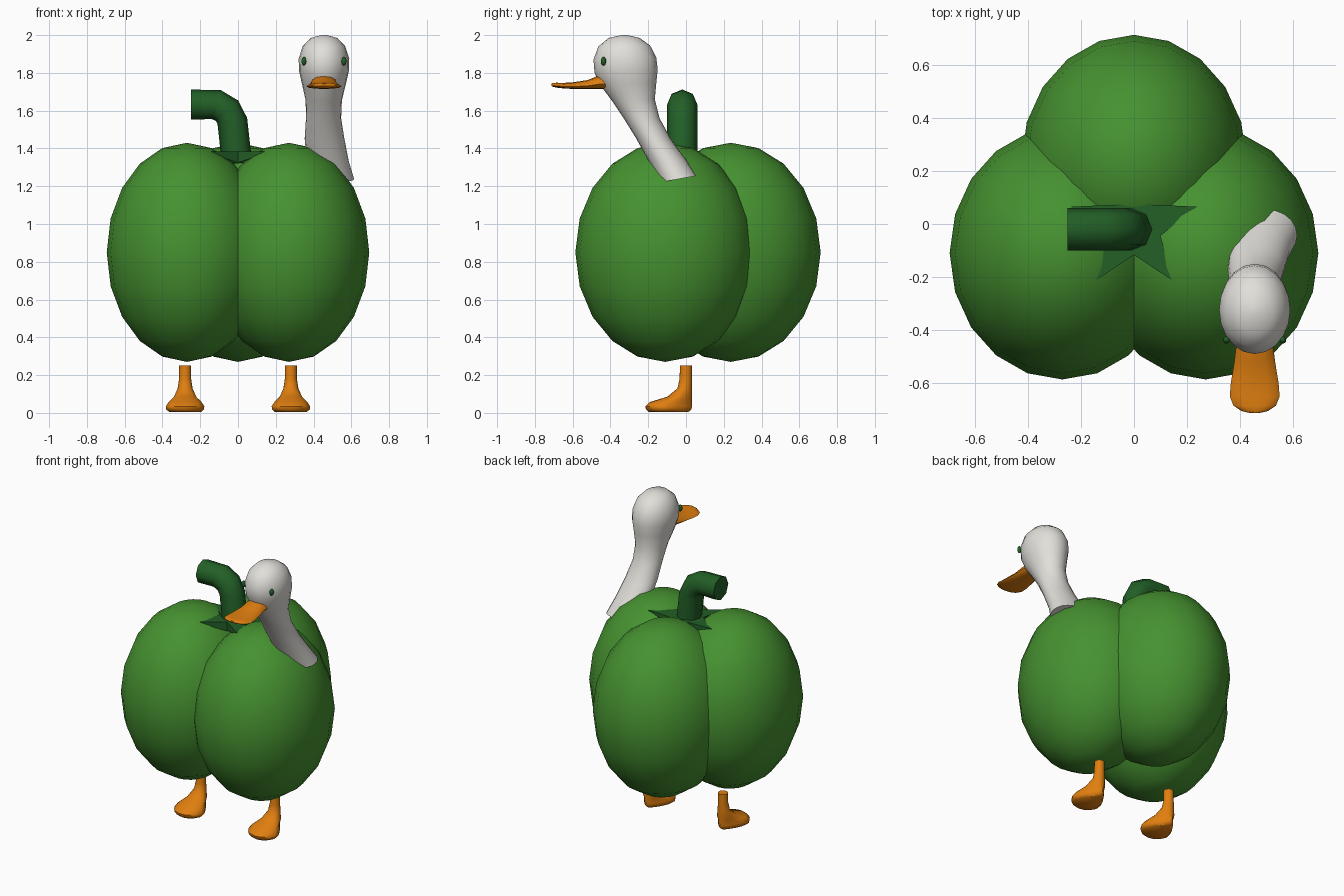
import bpy, bmesh, math
from mathutils import Vector

if "Cube" in bpy.data.objects:
    bpy.data.objects.remove(bpy.data.objects["Cube"])


def material(name, rgb):
    m = bpy.data.materials.new(name)
    m.diffuse_color = (*rgb, 1)
    m.use_nodes = True
    m.node_tree.nodes["Principled BSDF"].inputs["Base Color"].default_value = m.diffuse_color
    return m


GREEN = material("pepper green", (0.061, 0.285, 0.030))
DARK = material("stem green", (0.016, 0.115, 0.020))
WHITE = material("feather white", (0.76, 0.74, 0.70))
ORANGE = material("beak orange", (0.74, 0.21, 0.005))


def finish(bm, name, mat, angle=50):
    bmesh.ops.recalc_face_normals(bm, faces=bm.faces)
    me = bpy.data.meshes.new(name)
    bm.to_mesh(me)
    bm.free()
    ob = bpy.data.objects.new(name, me)
    bpy.context.collection.objects.link(ob)
    me.materials.append(mat)
    bpy.ops.object.select_all(action='DESELECT')
    ob.select_set(True)
    bpy.context.view_layer.objects.active = ob
    bpy.ops.object.shade_smooth_by_angle(angle=math.radians(angle))
    return ob


def ellipsoid(name, centre, radii, mat, seg, rings):
    bm = bmesh.new()
    bmesh.ops.create_uvsphere(bm, u_segments=seg, v_segments=rings, radius=1)
    for v in bm.verts:
        v.co = Vector(centre) + Vector([a * r for a, r in zip(v.co, radii)])
    return finish(bm, name, mat)


def loft(name, rings, mat, angle=50):
    """Skin a list of equal-length point rings and cap both ends."""
    bm = bmesh.new()
    vs = [[bm.verts.new(p) for p in ring] for ring in rings]
    n = len(vs[0])
    for a, b in zip(vs, vs[1:]):
        for i in range(n):
            j = (i + 1) % n
            bm.faces.new((a[i], a[j], b[j], b[i]))
    bm.faces.new(vs[0])
    bm.faces.new(vs[-1])
    return finish(bm, name, mat, angle)


def circle(n, f):
    return [f(math.cos(2 * math.pi * i / n), math.sin(2 * math.pi * i / n)) for i in range(n)]


# Pepper body: three overlapping lobes
for name, x, y in (("body_lobe_left", -0.27, -0.11), ("body_lobe_right", 0.27, -0.11),
                   ("body_lobe_back", 0, 0.237)):
    ellipsoid(name, (x, y, 0.85), (0.425, 0.476, 0.58), GREEN, 20, 10)

# Bent stem: x, z, and tilt of the cross-section
path = [(-0.005, 1.32, 8), (-0.03, 1.545, 12), (-0.058, 1.6, 42), (-0.115, 1.632, 72), (-0.25, 1.632, 90)]
loft("stem", [circle(8, lambda c, s: (x + 0.08 * c * math.cos(math.radians(t)), -0.02 + 0.08 * s,
                                      z + 0.08 * c * math.sin(math.radians(t))))
              for x, z, t in path], DARK)

# Five-pointed leaf crown under the stem, thick in the middle and thin at the tips
star = []
for i in range(10):
    a = math.radians(18 + 36 * i)
    tip = i % 2 == 0
    r = 0.25 if tip else 0.105
    star.append((r * math.cos(a), -0.012 + r * math.sin(a), 1.375 if tip else 1.325))
loft("leaf_crown", [star, [(x, y, 1.385) for x, y, z in star]], DARK, 30)

# Neck and head: front (y, z), back (y, z), centre x, half width
sections = [
    (-0.14, 1.22, 0.055, 1.255, 0.50, 0.115), (-0.19, 1.32, 0.0, 1.34, 0.475, 0.112),
    (-0.265, 1.455, -0.08, 1.45, 0.458, 0.105), (-0.33, 1.56, -0.14, 1.56, 0.453, 0.093),
    (-0.39, 1.65, -0.165, 1.66, 0.454, 0.096), (-0.45, 1.73, -0.157, 1.75, 0.455, 0.116),
    (-0.484, 1.80, -0.15, 1.82, 0.455, 0.132), (-0.49, 1.87, -0.157, 1.88, 0.455, 0.134),
    (-0.464, 1.94, -0.19, 1.945, 0.455, 0.112), (-0.41, 1.985, -0.245, 1.985, 0.455, 0.07),
    (-0.34, 2.0, -0.31, 2.0, 0.455, 0.015)]
loft("neck_and_head",
     [circle(20, lambda c, s: (cx + w * c, (yf + yb) / 2 + s * (yb - yf) / 2,
                               (zf + zb) / 2 + s * (zb - zf) / 2))
      for yf, zf, yb, zb, cx, w in sections], WHITE)

# Flat bill: y, half width, bottom z, top z
bill = [(-0.40, 0.065, 1.715, 1.785), (-0.46, 0.07, 1.715, 1.787), (-0.52, 0.077, 1.715, 1.762),
        (-0.60, 0.09, 1.715, 1.75), (-0.65, 0.094, 1.718, 1.747), (-0.685, 0.08, 1.722, 1.748),
        (-0.705, 0.05, 1.727, 1.747), (-0.712, 0.02, 1.732, 1.744)]
loft("bill",
     [circle(12, lambda c, s: (0.455 + w * c, y, zb + (zt - zb) * (0.35 + (0.65 if s > 0 else 0.35) * s)))
      for y, w, zb, zt in bill], ORANGE)

# Mirrored eyes and feet
feet = [(0.25, 0.032, -0.032, 0.032), (0.18, 0.032, -0.034, 0.032), (0.13, 0.04, -0.045, 0.032),
        (0.085, 0.064, -0.10, 0.032), (0.058, 0.094, -0.19, 0.032), (0.035, 0.11, -0.215, 0.032),
        (0.018, 0.108, -0.212, 0.028), (0.004, 0.09, -0.195, 0.012)]  # z, half width, toe y, heel y
for side, sx in (("left", -1), ("right", 1)):
    ellipsoid("eye_" + side, (0.455 + sx * 0.106, -0.437, 1.862), (0.013, 0.014, 0.023), DARK, 12, 8)
    rings = []
    for z, w, y0, y1 in feet:
        flare = min(0.45, (y1 - y0 - 0.064) * 3)  # webbed part narrows towards the heel
        rings.append(circle(16, lambda c, s: (sx * 0.28 + w * c * (1 - flare * max(s + 0.35, 0)),
                                              (y0 + y1) / 2 + s * (y1 - y0) / 2, z)))
    loft("foot_" + side, rings, ORANGE)
